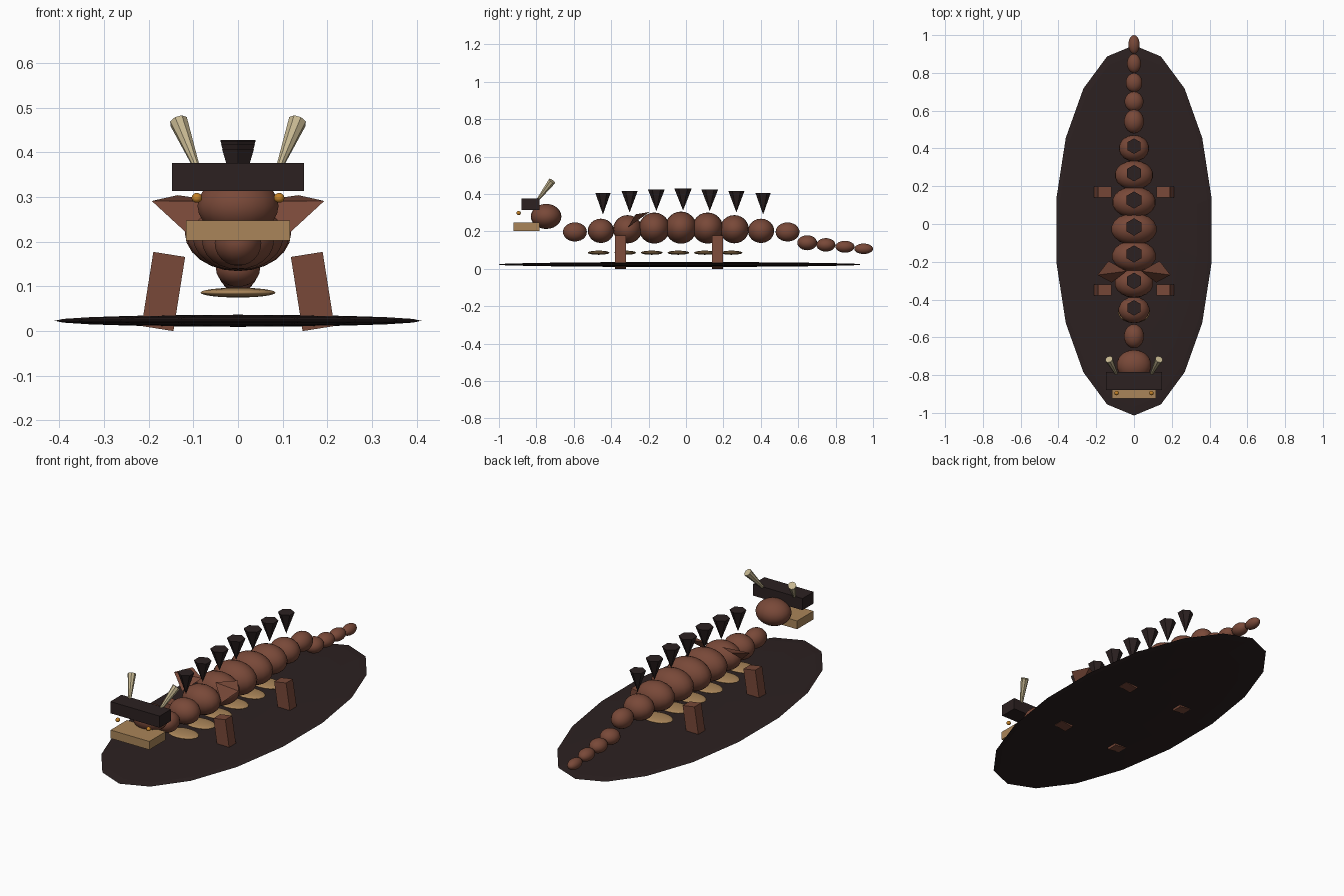
import bpy
import bmesh
import math
from mathutils import Matrix, Vector

if "Cube" in bpy.data.objects:
    bpy.data.objects.remove(bpy.data.objects["Cube"])


def material(name, rgb):
    m = bpy.data.materials.new(name)
    m.diffuse_color = (*rgb, 1)
    m.use_nodes = True
    m.node_tree.nodes["Principled BSDF"].inputs["Base Color"].default_value = m.diffuse_color
    return m


RUST = material("rust_brown", (0.19, 0.066, 0.04))
DARK = material("charcoal", (0.025, 0.015, 0.015))
TAN = material("tan", (0.40, 0.235, 0.10))
BONE = material("bone", (0.56, 0.47, 0.28))
AMBER = material("amber", (0.55, 0.22, 0.02))


def finish(name, bm, mat, smooth=False):
    bmesh.ops.recalc_face_normals(bm, faces=bm.faces)
    me = bpy.data.meshes.new(name)
    bm.to_mesh(me)
    bm.free()
    me.materials.append(mat)
    for p in me.polygons:
        p.use_smooth = smooth
    ob = bpy.data.objects.new(name, me)
    bpy.context.collection.objects.link(ob)
    return ob


def ellipsoid(name, loc, radii, mat, seg=18, rings=12, smooth=True):
    bm = bmesh.new()
    bmesh.ops.create_uvsphere(bm, u_segments=seg, v_segments=rings, radius=1)
    bmesh.ops.scale(bm, vec=radii, verts=bm.verts)
    bmesh.ops.translate(bm, vec=loc, verts=bm.verts)
    return finish(name, bm, mat, smooth)


def box(name, loc, size, mat, tilt=0):
    bm = bmesh.new()
    bmesh.ops.create_cube(bm, size=1)
    bmesh.ops.scale(bm, vec=size, verts=bm.verts)
    bmesh.ops.transform(bm, verts=bm.verts,
                        matrix=Matrix.Translation(loc) @ Matrix.Rotation(tilt, 4, 'Y'))
    return finish(name, bm, mat)


def cone(name, start, end, r1, r2, sides, mat, smooth=False):
    a, b = Vector(start), Vector(end)
    bm = bmesh.new()
    bmesh.ops.create_cone(bm, cap_ends=True, segments=sides, radius1=r1, radius2=r2,
                          depth=(b - a).length)
    rot = (b - a).to_track_quat('Z', 'Y').to_matrix().to_4x4()
    if start[0] == end[0]:
        rot = Matrix.Identity(4)
    bmesh.ops.transform(bm, verts=bm.verts, matrix=Matrix.Translation((a + b) / 2) @ rot)
    return finish(name, bm, mat, smooth)


# Oval base slab with 18 corners, a vertex on the x axis
ellipsoid("base", (0, -0.034, 0.023), (0.417, 0.98, 0.0135), DARK, 18, 10, False)

# Body segments, largest in the middle, with a spike over each
widths = [0.082, 0.103, 0.117, 0.121, 0.116, 0.102, 0.08]
for i, w in enumerate(widths):
    y = -0.444 + 0.1427 * i
    s = math.sin(math.pi * i / 6)
    ellipsoid(f"body_segment_{i}", (0, y - 0.011, 0.203 + 0.017 * s),
              (w, 0.07 + 0.015 * s, 0.065 + 0.021 * s), RUST)
    top = 0.406 + 0.022 * s
    cone(f"back_spike_{i}", (0, y, top - 0.116), (0, y, top), 0, 0.041 + 0.005 * s, 6, DARK)

# Neck and tail beads
ellipsoid("neck", (0, -0.594, 0.197), (0.053, 0.064, 0.051), RUST)
beads = [(0.543, 0.197, 0.053, 0.064, 0.051), (0.648, 0.139, 0.05, 0.053, 0.040),
         (0.748, 0.128, 0.044, 0.051, 0.036), (0.85, 0.118, 0.037, 0.051, 0.032),
         (0.95, 0.107, 0.03, 0.05, 0.028)]
for i, (y, z, rx, ry, rz) in enumerate(beads):
    ellipsoid(f"tail_bead_{i}", (0, y, z), (rx, ry, rz), RUST)

# Flat belly plates
for i in range(6):
    ellipsoid(f"belly_plate_{i}", (0, -0.467 + 0.142 * i, 0.086), (0.085, 0.058, 0.011), TAN)

# Head, brow block and jaw
ellipsoid("head", (0, -0.748, 0.28), (0.092, 0.082, 0.067), RUST)
box("brow", (0, -0.832, 0.345), (0.295, 0.096, 0.063), DARK)
box("jaw", (0, -0.853, 0.225), (0.232, 0.14, 0.045), TAN)

# Mirrored eyes, horns, legs and shoulder fins
for side, sx in (("left", -1), ("right", 1)):
    ellipsoid(f"{side}_eye", (sx * 0.092, -0.895, 0.298), (0.012, 0.012, 0.011), AMBER, 12, 8)
    cone(f"{side}_horn", (sx * 0.088, -0.803, 0.355), (sx * 0.133, -0.716, 0.469),
         0.006, 0.021, 8, BONE)
    for part, y in (("front", -0.35), ("rear", 0.169)):
        box(f"{part}_{side}_leg", (sx * 0.167, y, 0.0885), (0.072, 0.058, 0.168), RUST,
            -sx * math.radians(9))
    bm = bmesh.new()
    for x, y, z in ((0.193, -0.27, 0.291), (0.135, -0.195, 0.304),
                    (0.118, -0.31, 0.222), (0.04, -0.25, 0.29)):
        bm.verts.new((sx * x, y, z))
    bmesh.ops.convex_hull(bm, input=bm.verts)
    finish(f"{side}_shoulder_fin", bm, RUST)
